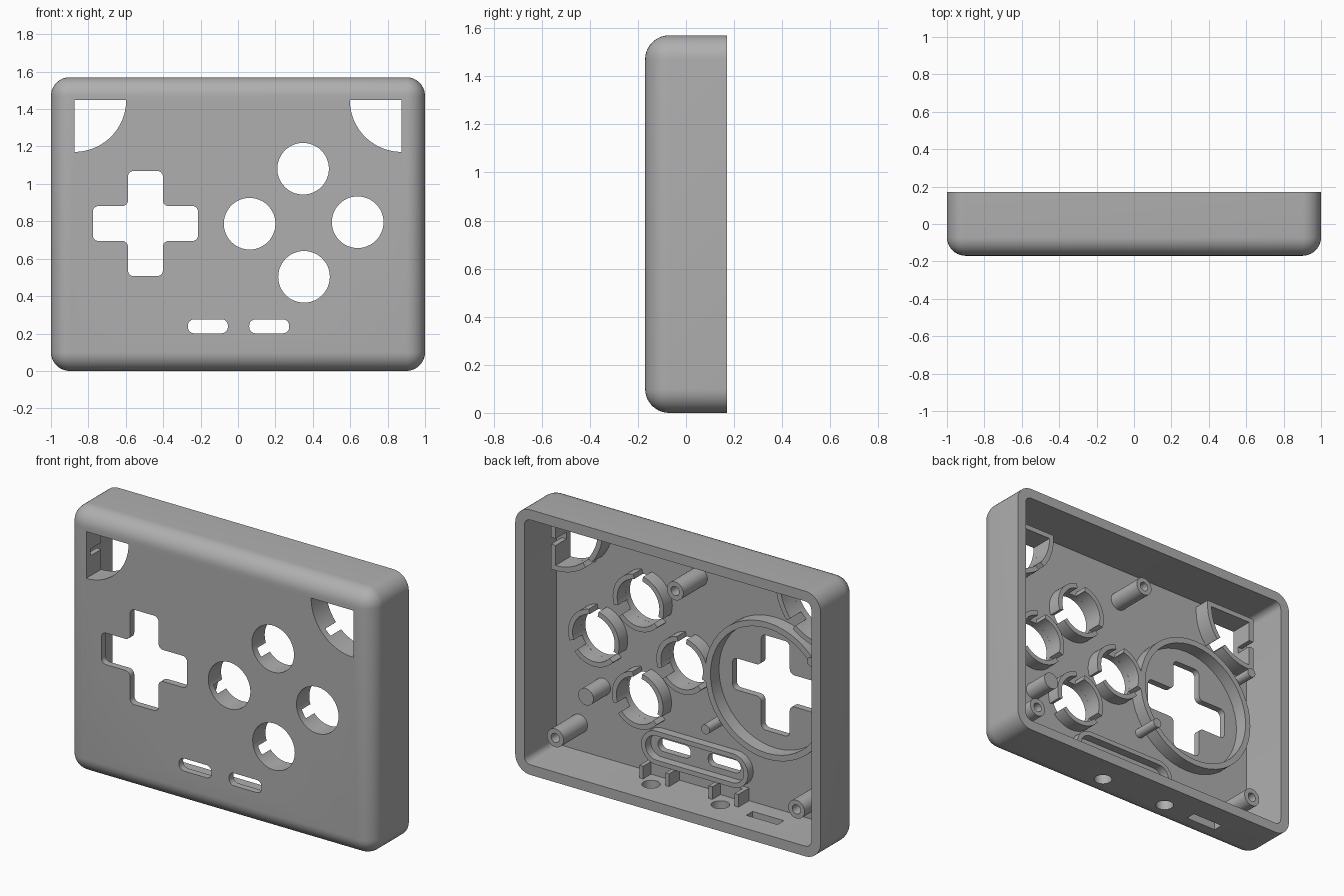
import bpy, bmesh, math

if "Cube" in bpy.data.objects:
    bpy.data.objects.remove(bpy.data.objects["Cube"], do_unlink=True)

grey = bpy.data.materials.new("shell_grey")
grey.use_nodes = True
grey.diffuse_color = (0.43, 0.43, 0.43, 1)
grey.node_tree.nodes["Principled BSDF"].inputs["Base Color"].default_value = (0.43, 0.43, 0.43, 1)

FRONT, BACK, HEIGHT = -0.17, 0.17, 1.57
PLATE = -0.13            # inner face of the front plate
ROOT = PLATE - 0.01      # fittings are sunk slightly into the plate


def finish(bm, name):
    bmesh.ops.recalc_face_normals(bm, faces=bm.faces)
    mesh = bpy.data.meshes.new(name)
    bm.to_mesh(mesh)
    bm.free()
    obj = bpy.data.objects.new(name, mesh)
    mesh.materials.append(grey)
    bpy.context.collection.objects.link(obj)
    return obj


def prism(name, outline, t0, t1, rounding=0, upright=False):
    """Extrude an outline along y (or along z when upright)."""
    bm = bmesh.new()
    place = (lambda a, b, t: (a, b, t)) if upright else (lambda a, b, t: (a, t, b))
    low = [bm.verts.new(place(a, b, t0)) for a, b in outline]
    high = [bm.verts.new(place(a, b, t1)) for a, b in outline]
    bm.faces.new(low)
    bm.faces.new(high[::-1])
    sides = []
    for i in range(len(low)):
        j = (i + 1) % len(low)
        bm.faces.new((low[i], low[j], high[j], high[i]))
        sides.append(bm.edges.get((low[i], high[i])))
    if rounding:
        bmesh.ops.bevel(bm, geom=sides, offset=rounding, segments=6,
                        profile=0.5, affect='EDGES')
    return finish(bm, name)


def band(name, outer, inner, y0, y1, closed):
    """Wall between two matching outlines."""
    bm = bmesh.new()
    rows = [[bm.verts.new((x, y, z)) for x, z in pts]
            for pts, y in ((outer, y0), (outer, y1), (inner, y1), (inner, y0))]
    n = len(outer)
    for k in range(4):
        a, b = rows[k], rows[(k + 1) % 4]
        for i in range(n if closed else n - 1):
            j = (i + 1) % n
            bm.faces.new((a[i], a[j], b[j], b[i]))
    if not closed:
        for i in (0, n - 1):
            bm.faces.new([row[i] for row in rows])
    return finish(bm, name)


def arc(cx, cz, r, start=0, end=360, steps=48):
    count = steps if end - start >= 360 else steps + 1
    angles = [math.radians(start + (end - start) * i / steps) for i in range(count)]
    return [(cx + r * math.cos(a), cz + r * math.sin(a)) for a in angles]


def rect(x0, z0, x1, z1):
    return [(x0, z0), (x1, z0), (x1, z1), (x0, z1)]


def stadium(cz, half, r):
    return arc(half, cz, r, -90, 90, 16) + arc(-half, cz, r, 90, 270, 16)


def ring(name, cx, cz, r_out, r_in, y1, start=0, end=360):
    return band(name, arc(cx, cz, r_out, start, end), arc(cx, cz, r_in, start, end),
                ROOT, y1, end - start >= 360)


# Shell body: box with rounded front and corner edges, flat open back
bm = bmesh.new()
bmesh.ops.create_cube(bm, size=1)
for v in bm.verts:
    v.co = (v.co.x * 2, v.co.y * (BACK - FRONT), (v.co.z + 0.5) * HEIGHT)
soft = [e for e in bm.edges if min(v.co.y for v in e.verts) < 0]
bmesh.ops.bevel(bm, geom=soft, offset=0.1, segments=10, profile=0.5, affect='EDGES')
shell = finish(bm, "front_shell")

# Cutters: cavity, control openings and bottom ports
buttons = [(0.348, 1.081), (0.062, 0.787), (0.64, 0.795), (0.353, 0.503)]
BUTTON_R, CORNER_R, CORNER_Z = 0.138, 0.277, 1.448
PAD_X, PAD_Z = -0.495, 0.788
THRU = (-0.3, -0.08)
cutters = [prism("cavity_cutter", rect(-0.94, 0.06, 0.94, HEIGHT - 0.06), PLATE, 0.3, 0.04)]
for x, z in buttons:
    cutters.append(prism("button_cutter", arc(x, z, BUTTON_R), *THRU))

w, l = 0.0935, 0.281
cross = []
for sx, sz in ((1, 1), (-1, 1), (-1, -1), (1, -1)):
    corner = [(l, w), (w, w), (w, l)]
    if sx * sz < 0:
        corner.reverse()
    cross += [(PAD_X + sx * a, PAD_Z + sz * b) for a, b in corner]
cutters.append(prism("pad_cutter", cross, *THRU, 0.03))

for x in (-0.161, 0.167):
    cutters.append(prism("slot_cutter", rect(x - 0.107, 0.201, x + 0.107, 0.276), *THRU, 0.034))
for side in (-1, 1):
    cx = side * 0.875
    start = 270 if side < 0 else 180
    pie = [(cx, CORNER_Z)] + arc(cx, CORNER_Z, CORNER_R, start, start + 90, 24)
    cutters.append(prism("corner_cutter", pie, *THRU))
for x in (0.229, -0.225):
    cutters.append(prism("port_cutter", arc(x, 0, 0.05), -0.1, 0.1, upright=True))
cutters.append(prism("switch_cutter", rect(-0.62, -0.03, -0.416, 0.03), -0.1, 0.1, upright=True))

bpy.context.view_layer.objects.active = shell
for cutter in cutters:
    cutter.hide_render = True
    mod = shell.modifiers.new("cut", 'BOOLEAN')
    mod.operation, mod.solver, mod.object = 'DIFFERENCE', 'EXACT', cutter
    bpy.ops.object.modifier_apply(modifier=mod.name)
    bpy.data.objects.remove(cutter, do_unlink=True)

parts = [shell]

# Button collars, each split by three notches
for x, z in buttons:
    for start in (90, 210, 330):
        parts.append(ring("button_collar", x, z, 0.167, BUTTON_R, -0.05, start + 11, start + 109))

# Round wall behind the direction pad
parts.append(ring("pad_collar", PAD_X, PAD_Z, 0.405, 0.37, -0.05))

# Oval wall around the two slots
parts.append(band("slot_collar", stadium(0.238, 0.25, 0.1), stadium(0.238, 0.25, 0.072),
                  ROOT, -0.08, True))

# Notched walls around the corner openings
T = 0.03
for side in (-1, 1):
    cx = side * 0.875
    edge = sorted((cx, cx + side * T))
    mid = CORNER_Z - CORNER_R / 2
    for z0, z1 in ((CORNER_Z - CORNER_R - T, mid - 0.02), (mid + 0.02, CORNER_Z + T)):
        parts.append(prism("corner_side_wall", rect(edge[0], z0, edge[1], z1), ROOT, -0.03))
    inner = cx - side * (CORNER_R + T)
    span = sorted((cx, inner))
    parts.append(prism("corner_top_wall", rect(span[0], CORNER_Z, span[1], CORNER_Z + T), ROOT, -0.03))
    start = 270 if side < 0 else 180
    for a, b in ((0, 40), (50, 90)):
        parts.append(ring("corner_arc_wall", cx, CORNER_Z, CORNER_R + T, CORNER_R,
                          -0.03, start + a, start + b))

# Hollow screw posts
for x, z in ((0.79, 0.22), (-0.79, 0.22), (0.005, 1.3)):
    parts.append(ring("screw_post", x, z, 0.054, 0.027, 0.095))

# Solid support pegs
for x, z, r in ((0.635, 0.48, 0.05), (-0.148, 0.496, 0.028), (-0.842, 1.08, 0.028)):
    parts.append(prism("support_peg", arc(x, z, r, steps=32), ROOT, 0.03))

# Brackets above the bottom ports
for x in (0.229, -0.225):
    for dx in (-0.085, 0.085):
        parts.append(prism("port_bracket", rect(x + dx - 0.012, 0.05, x + dx + 0.012, 0.135),
                           ROOT, -0.03))
    parts.append(prism("port_bracket_bar", rect(x - 0.085, 0.05, x + 0.085, 0.135), ROOT, -0.105))

# Smooth the curves, keep the edges crisp
bpy.ops.object.select_all(action='DESELECT')
for part in parts:
    part.select_set(True)
bpy.context.view_layer.objects.active = shell
bpy.ops.object.shade_smooth_by_angle(angle=math.radians(30))
